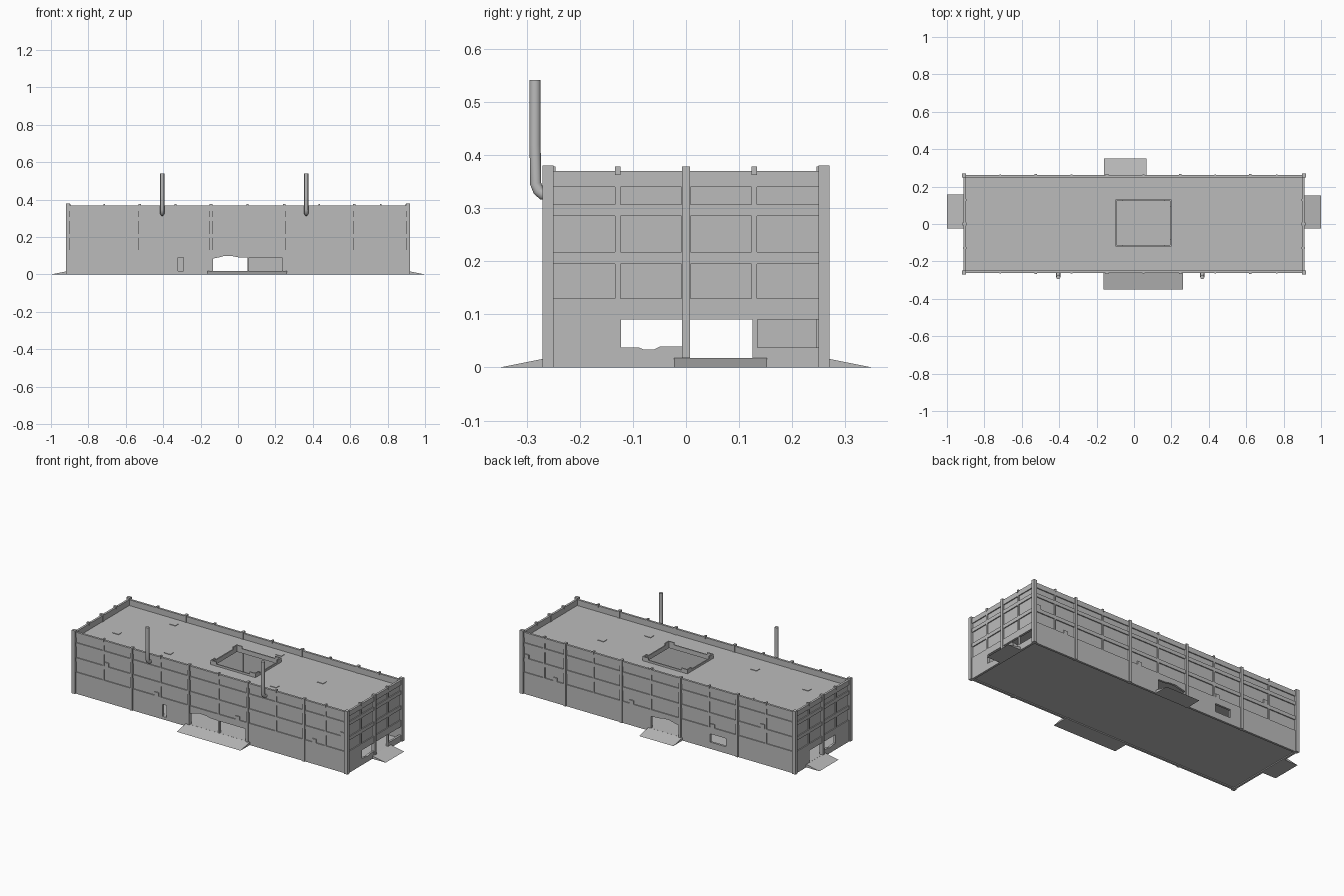
import bpy, bmesh

if "Cube" in bpy.data.objects:
    bpy.data.objects.remove(bpy.data.objects["Cube"])

HX, HY, T = 0.912, 0.262, 0.013   # wall faces and wall thickness

grey = bpy.data.materials.new("plain_grey")
grey.diffuse_color = (0.5, 0.5, 0.5, 1)
grey.use_nodes = True
grey.node_tree.nodes["Principled BSDF"].inputs["Base Color"].default_value = grey.diffuse_color


def place(side, s, d, z):
    """Wall coordinates (along, outward, up) to world."""
    return {"front": (s, -HY - d, z), "back": (s, HY + d, z),
            "right": (HX + d, s, z), "left": (-HX - d, s, z)}[side]


def add_prism(bm, poly, d0, d1, side):
    a = [bm.verts.new(place(side, s, d0, z)) for s, z in poly]
    b = [bm.verts.new(place(side, s, d1, z)) for s, z in poly]
    n = len(poly)
    bm.faces.new(a)
    bm.faces.new(b[::-1])
    for i in range(n):
        j = (i + 1) % n
        bm.faces.new((a[j], a[i], b[i], b[j]))


def rect(s0, s1, z0, z1):
    return [(s0, z0), (s1, z0), (s1, z1), (s0, z1)]


def finish(bm, name, cutter=False):
    bmesh.ops.recalc_face_normals(bm, faces=bm.faces)
    me = bpy.data.meshes.new(name)
    bm.to_mesh(me)
    bm.free()
    me.materials.append(grey)
    ob = bpy.data.objects.new(name, me)
    bpy.context.collection.objects.link(ob)
    if cutter:
        ob.hide_render = True
        ob.hide_set(True)
        ob.display_type = 'WIRE'
    return ob


def prisms(name, items, cutter=False):
    bm = bmesh.new()
    for item in items:
        add_prism(bm, *item)
    return finish(bm, name, cutter)


def box(bm, x0, x1, y0, y1, z0, z1):
    vs = [bm.verts.new((x, y, z)) for x in (x0, x1) for y in (y0, y1) for z in (z0, z1)]
    for f in ((0, 1, 3, 2), (4, 6, 7, 5), (0, 4, 5, 1), (2, 3, 7, 6), (0, 2, 6, 4), (1, 5, 7, 3)):
        bm.faces.new([vs[i] for i in f])


def boxes(name, items, cutter=False):
    bm = bmesh.new()
    for b in items:
        box(bm, *b)
    return finish(bm, name, cutter)


def cut(ob, cutter):
    m = ob.modifiers.new("cut", 'BOOLEAN')
    m.operation = 'DIFFERENCE'
    m.solver = 'EXACT'
    m.object = cutter


# Bay divisions along the long and short walls
LONG = [-0.905, -0.525, -0.145, 0.247, 0.622, 0.905]
SHORT = [-0.257, 0.0, 0.257]
ROWS = [(0.13, 0.195), (0.217, 0.285), (0.307, 0.34)]

# Doorways and windows, some with broken edges
torn_door = [(-0.135, 0.018), (0.05, 0.018), (0.05, 0.09), (0.0, 0.092), (-0.03, 0.098),
             (-0.07, 0.1), (-0.1, 0.092), (-0.135, 0.085)]
torn_window = [(-0.122, 0.038), (-0.09, 0.038), (-0.08, 0.034), (-0.06, 0.034),
               (-0.05, 0.039), (-0.006, 0.039), (-0.006, 0.09), (-0.122, 0.09)]
door = rect(0.006, 0.125, 0.018, 0.09)
OPEN = {
    "front": [torn_door, rect(0.06, 0.235, 0.018, 0.09), rect(-0.32, -0.292, 0.018, 0.09)],
    "back": [torn_door, rect(-0.45, -0.345, 0.04, 0.09)],
    "right": [torn_window, door, rect(0.135, 0.25, 0.038, 0.09)],
    "left": [torn_window, door],
}
# Small filled corners inside the recessed panels
CHIPS = [(-0.692, 0), (-0.36, 1), (0.18, 1), (0.69, 1), (0.878, 0)]

for side in ("front", "back", "right", "left"):
    is_long = side in ("front", "back")
    bays = LONG if is_long else SHORT
    half = HX if is_long else HY - T
    wall = prisms(side + "_wall", [(rect(-half, half, 0, 0.37), 0, -T, side)])

    # Recessed panels, two per bay in three rows
    recess, caps = [], []
    for a, b in zip(bays, bays[1:]):
        mid = (a + b) / 2
        caps.append((rect(mid - 0.005, mid + 0.005, 0.362, 0.378), 0.003, -T - 0.003, side))
        for s0, s1 in ((a + 0.008, mid - 0.005), (mid + 0.005, b - 0.008)):
            for z0, z1 in ROWS:
                recess.append((rect(s0, s1, z0, z1), 0.01, -0.006, side))
    cut(wall, prisms(side + "_panel_cutter", recess, True))
    cut(wall, prisms(side + "_opening_cutter",
                     [(p, 0.02, -0.04, side) for p in OPEN[side]], True))

    # Pilasters and parapet caps
    pil = [(rect(s - 0.0075, s + 0.0075, 0.018 if not is_long else 0, 0.378),
            0.006, -T - 0.003, side) for s in bays[1:-1]]
    prisms(side + "_pilasters", pil)
    prisms(side + "_parapet_caps", caps)
    if is_long:
        prisms(side + "_panel_chips",
               [(rect(s - 0.013, s + 0.013, *((0.13, 0.151) if low else (0.217, 0.24))),
                 0, -0.007, side) for s, low in CHIPS])

# Corner posts
boxes("corner_posts", [(min(sx * 0.897, sx * 0.919), max(sx * 0.897, sx * 0.919),
                        min(sy * 0.249, sy * 0.27), max(sy * 0.249, sy * 0.27), 0, 0.38)
                       for sx in (-1, 1) for sy in (-1, 1)])

# Floor and roof with a square skylight hole
IX, IY = HX - T, HY - T
boxes("floor", [(-IX, IX, -IY, IY, 0.006, 0.018)])
roof = boxes("roof", [(-IX, IX, -IY, IY, 0.325, 0.335)])
X0, X1, Y0, Y1, W = -0.1, 0.2, -0.12, 0.13, 0.007
cut(roof, boxes("skylight_cutter", [(X0, X1, Y0, Y1, 0.3, 0.36)], True))

# Skylight curb with raised corners
curb = [(X0, X1, Y0, Y0 + W, 0.32, 0.347), (X0, X1, Y1 - W, Y1, 0.32, 0.347),
        (X0, X0 + W, Y0 + W, Y1 - W, 0.32, 0.347), (X1 - W, X1, Y0 + W, Y1 - W, 0.32, 0.347)]
for x in (X0, X1 - 0.04):
    for y in (Y0, Y1 - W):
        curb.append((x, x + 0.04, y, y + W, 0.347, 0.36))
for x in (X0, X1 - W):
    for y in (Y0 + W, Y1 - 0.04):
        curb.append((x, x + W, y, y + 0.04 - W, 0.347, 0.36))
boxes("skylight_curb", curb)

# Thin patches on the roof
boxes("roof_patches", [(x - 0.02, x + 0.02, y - 0.015, y + 0.015, 0.334, 0.338)
                       for x, y in ((-0.75, -0.08), (-0.37, -0.13), (-0.56, 0.19),
                                    (0.14, 0.2), (0.53, 0.04), (0.35, -0.15))])

# Wedge ramps at the doorways
for side, s0, s1 in (("front", -0.163, 0.262), ("back", -0.16, 0.068),
                     ("right", -0.023, 0.152), ("left", -0.023, 0.158)):
    bm = bmesh.new()
    reach = 0.088
    ends = [[bm.verts.new(place(side, s, d, z))
             for d, z in ((-0.002, 0), (reach, 0), (-0.002, 0.018))] for s in (s0, s1)]
    a, b = ends
    bm.faces.new(a)
    bm.faces.new(b[::-1])
    for i in range(3):
        j = (i + 1) % 3
        bm.faces.new((a[j], a[i], b[i], b[j]))
    finish(bm, side + "_ramp")

# Bent exhaust pipes on the front wall
for name, x in (("left_pipe", -0.405), ("right_pipe", 0.365)):
    cu = bpy.data.curves.new(name, 'CURVE')
    cu.dimensions = '3D'
    cu.bevel_depth = 0.011
    cu.bevel_resolution = 3
    cu.use_fill_caps = True
    pts = [(-0.258, 0.324), (-0.27, 0.326), (-0.278, 0.333), (-0.283, 0.346),
           (-0.284, 0.42), (-0.284, 0.541)]
    sp = cu.splines.new('POLY')
    sp.points.add(len(pts) - 1)
    for p, (y, z) in zip(sp.points, pts):
        p.co = (x, y, z, 1)
    cu.materials.append(grey)
    bpy.context.collection.objects.link(bpy.data.objects.new(name, cu))
